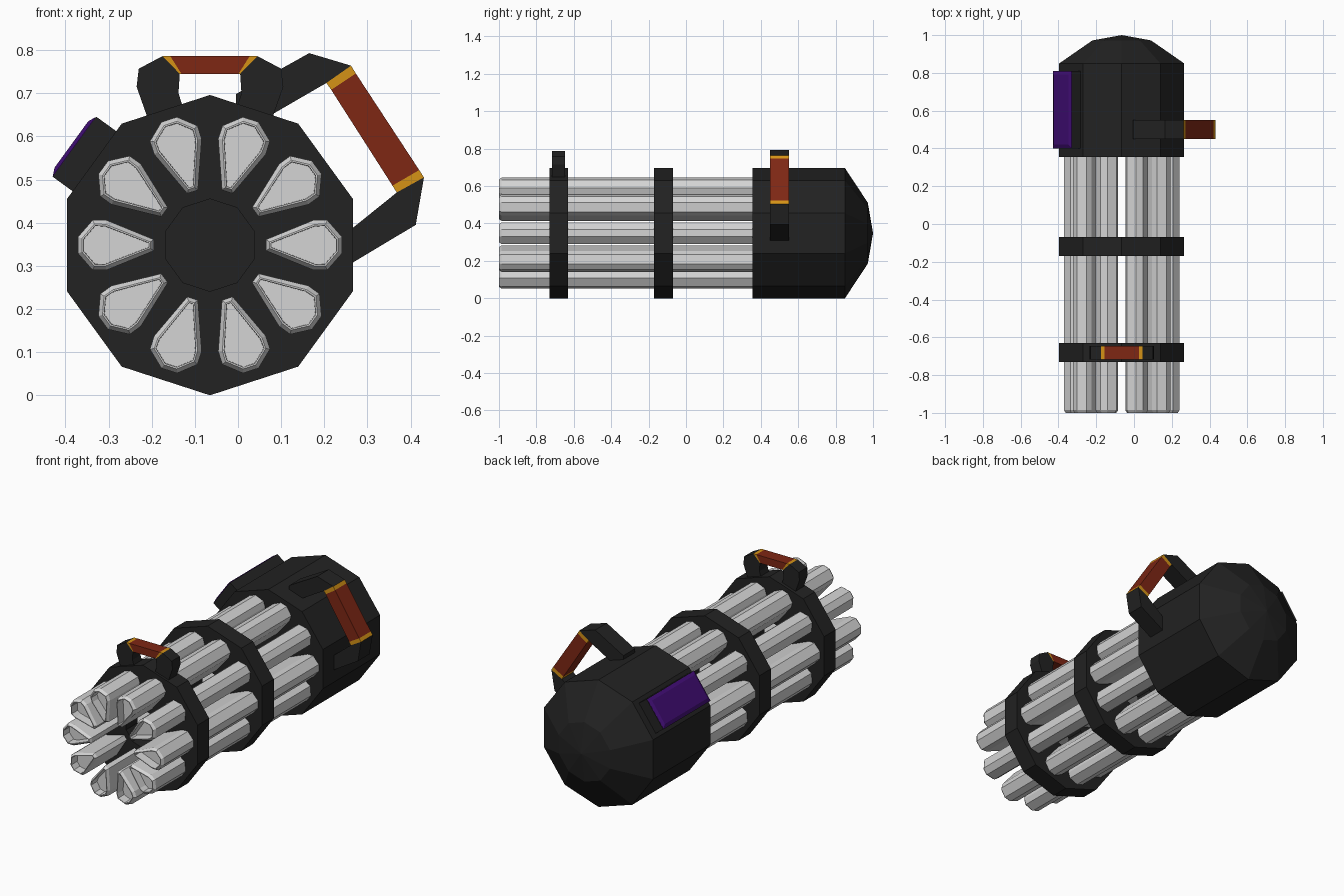
import bpy, bmesh, math
from mathutils import Vector

if "Cube" in bpy.data.objects:
    bpy.data.objects.remove(bpy.data.objects["Cube"])

CX, CZ, R = -0.065, 0.348, 0.348   # barrel-cluster axis and decagon radius


def material(name, rgb):
    m = bpy.data.materials.new(name)
    m.diffuse_color = (*rgb, 1)
    m.use_nodes = True
    m.node_tree.nodes["Principled BSDF"].inputs["Base Color"].default_value = m.diffuse_color
    return m


BLACK = material("dark_metal", (0.016, 0.016, 0.016))
STEEL = material("light_steel", (0.66, 0.66, 0.66))
RED = material("red_grip", (0.21, 0.020, 0.007))
GOLD = material("gold_band", (0.66, 0.29, 0.008))
PURPLE = material("purple_panel", (0.052, 0.004, 0.175))


def finish(bm, name, mat):
    bmesh.ops.recalc_face_normals(bm, faces=bm.faces[:])
    me = bpy.data.meshes.new(name)
    bm.to_mesh(me)
    bm.free()
    me.materials.append(mat)
    ob = bpy.data.objects.new(name, me)
    bpy.context.collection.objects.link(ob)
    return ob


def prism_bm(pts, y0, y1):
    """Extrude an x-z outline along y."""
    bm = bmesh.new()
    a = [bm.verts.new((x, y0, z)) for x, z in pts]
    b = [bm.verts.new((x, y1, z)) for x, z in pts]
    front = bm.faces.new(a)
    bm.faces.new(b[::-1])
    for i in range(len(a)):
        j = (i + 1) % len(a)
        bm.faces.new((a[i], b[i], b[j], a[j]))
    bmesh.ops.recalc_face_normals(bm, faces=bm.faces[:])
    return bm, front


def prism(name, pts, y0, y1, mat):
    return finish(prism_bm(pts, y0, y1)[0], name, mat)


def polar(r, t, ang):
    """Point at radial distance r and tangential offset t."""
    c, s = math.cos(ang), math.sin(ang)
    return CX + r * c - t * s, CZ + r * s + t * c


def lathe(name, profile, mat, closed=False):
    """Ten-sided lathe of (radius, y) around the cluster axis."""
    bm = bmesh.new()
    rings = []
    for r, y in profile:
        if r == 0:
            rings.append([bm.verts.new((CX, y, CZ))] * 10)
            continue
        ring = []
        for k in range(10):
            x, z = polar(r, 0, math.radians(18 + 36 * k))
            ring.append(bm.verts.new((x, y, z)))
        rings.append(ring)
    pairs = list(zip(rings, rings[1:]))
    if closed:
        pairs.append((rings[-1], rings[0]))
    else:
        bm.faces.new(rings[0])
    for a, b in pairs:
        for i in range(10):
            j = (i + 1) % 10
            bm.faces.new(dict.fromkeys((a[i], a[j], b[j], b[i])))
    return finish(bm, name, mat)


# Rear housing with domed end
lathe("rear_housing", [(R, 0.355), (R, 0.85), (0.163, 0.972), (0, 1.0)], BLACK)

# Clamp rings holding the barrels
for name, y0, y1 in (("front_ring", -0.73, -0.63), ("middle_ring", -0.17, -0.07)):
    lathe(name, [(R, y0), (R, y1), (0.107, y1), (0.107, y0)], BLACK, closed=True)

# Ten wedge-shaped barrels with chamfered, recessed muzzles
half = [(0.13, 0.013), (0.24, 0.058), (0.272, 0.058), (0.306, 0.019)]
section = half + [(r, -t) for r, t in reversed(half)]
for k in range(10):
    ang = math.radians(36 * k)
    bm, muzzle = prism_bm([polar(r, t, ang) for r, t in section], -0.986, 0.37)
    for thick, depth in ((0.010, 0.014), (0.004, 0), (0.001, -0.05)):
        bmesh.ops.inset_region(bm, faces=[muzzle], thickness=thick, depth=depth)
    finish(bm, f"barrel_{k + 1}", STEEL)

# Carry handle on the front ring
post = [(-0.205, 0.63), (-0.235, 0.715), (-0.23, 0.757), (-0.175, 0.786),
        (-0.135, 0.745), (-0.138, 0.70), (-0.125, 0.66)]
band = [(-0.175, 0.786), (-0.157, 0.786), (-0.131, 0.745), (-0.135, 0.745)]
for side, f in (("left", lambda x: x), ("right", lambda x: 2 * CX - x)):
    prism(f"top_handle_post_{side}", [(f(x), z) for x, z in post], -0.717, -0.647, BLACK)
    prism(f"top_handle_band_{side}", [(f(x), z) for x, z in band], -0.717, -0.647, GOLD)
prism("top_handle_grip", [(-0.157, 0.786), (0.027, 0.786), (0.001, 0.745), (-0.131, 0.745)],
      -0.717, -0.647, RED)

# Side handle on the housing
Y0, Y1 = 0.45, 0.55
prism("side_handle_upper_arm", [(-0.005, 0.66), (-0.005, 0.698), (0.165, 0.793),
                                (0.262, 0.764), (0.205, 0.724), (0.06, 0.64)], Y0, Y1, BLACK)
prism("side_handle_lower_arm", [(0.25, 0.298), (0.412, 0.395), (0.431, 0.505),
                                (0.368, 0.470), (0.25, 0.375)], Y0, Y1, BLACK)
prism("side_handle_upper_band", [(0.262, 0.764), (0.273, 0.746), (0.216, 0.708),
                                 (0.205, 0.724)], Y0, Y1, GOLD)
prism("side_handle_lower_band", [(0.420, 0.522), (0.431, 0.505), (0.368, 0.470),
                                 (0.358, 0.486)], Y0, Y1, GOLD)
prism("side_handle_grip", [(0.273, 0.746), (0.420, 0.522), (0.358, 0.486),
                           (0.216, 0.708)], Y0, Y1, RED)

# Power pack on the left shoulder
A = math.radians(144)
prism("power_pack", [polar(r, t, A) for r, t in
                     ((0.30, -0.086), (0.388, -0.086), (0.388, 0.086), (0.30, 0.086))],
      0.40, 0.81, BLACK)

# Purple bevelled panel on the pack
bm, _ = prism_bm([polar(r, t, A) for r, t in
                  ((0.388, -0.084), (0.389, -0.084), (0.389, 0.084), (0.388, 0.084))],
                 0.402, 0.808)
normal = Vector((math.cos(A), 0, math.sin(A)))
top = max(bm.faces, key=lambda f: f.normal.dot(normal))
bmesh.ops.inset_region(bm, faces=[top], thickness=0.025, depth=0.008)
finish(bm, "power_panel", PURPLE)
